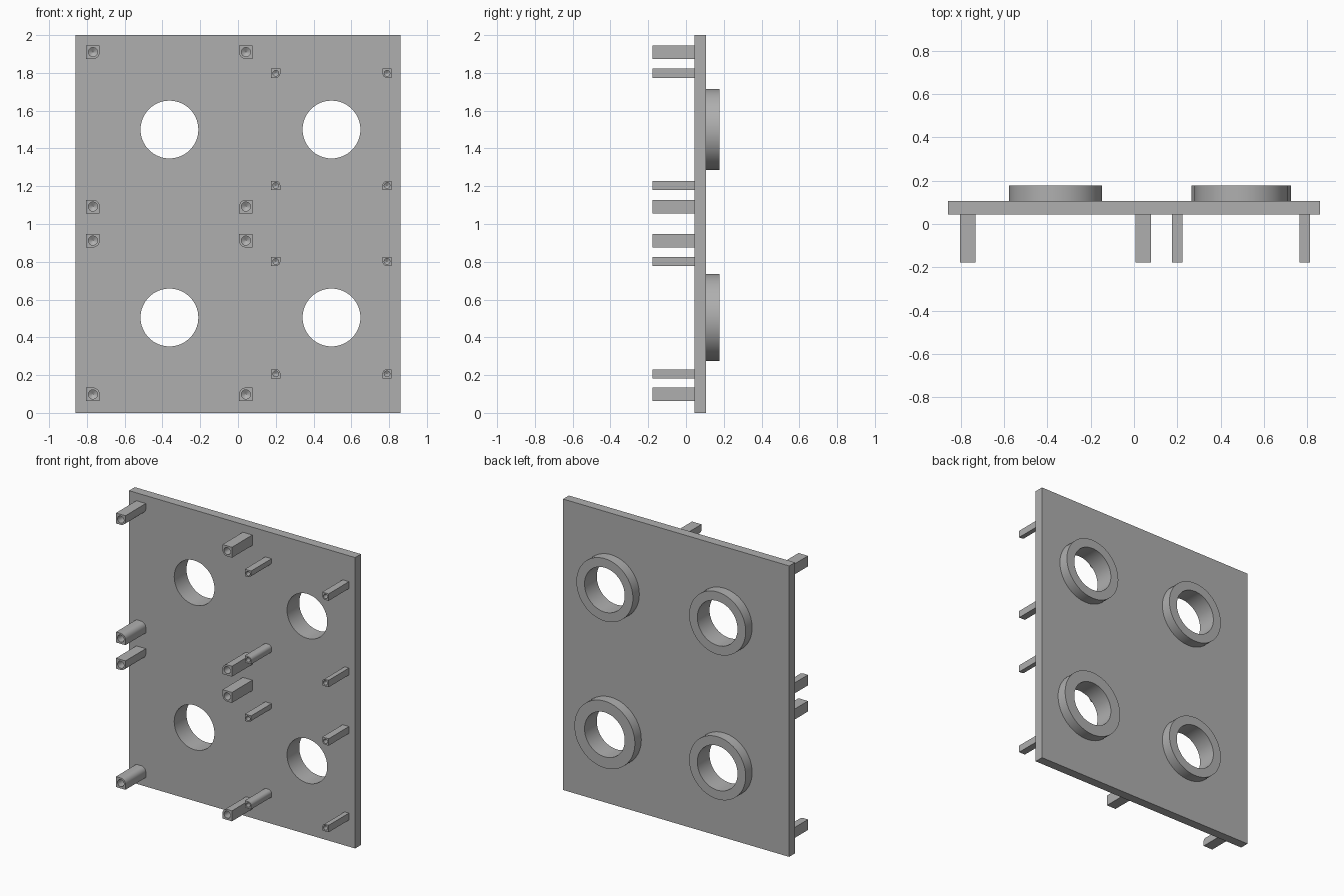
import bpy
import bmesh
from math import cos, sin, pi

if "Cube" in bpy.data.objects:
    bpy.data.objects.remove(bpy.data.objects["Cube"], do_unlink=True)

FRONT, PLATE_FRONT, PLATE_BACK, BACK = -0.177, 0.044, 0.107, 0.177
HOLE = 0.153

grey = bpy.data.materials.new("plain grey")
grey.use_nodes = True
colour = (0.43, 0.43, 0.43, 1)
grey.diffuse_color = colour
grey.node_tree.nodes["Principled BSDF"].inputs["Base Color"].default_value = colour


def arc(x, z, r, start=0.0, sweep=2 * pi, steps=64):
    return [(x + r * cos(start + sweep * i / steps), z + r * sin(start + sweep * i / steps))
            for i in range(steps)]


def loft(name, sections):
    """Closed solid through a list of (y, outline) sections."""
    bm = bmesh.new()
    rings = [[bm.verts.new((x, y, z)) for x, z in pts] for y, pts in sections]
    n = len(rings[0])
    for a, b in zip(rings, rings[1:]):
        for i in range(n):
            j = (i + 1) % n
            bm.faces.new((a[i], a[j], b[j], b[i]))
    bm.faces.new(rings[0])
    bm.faces.new(rings[-1])
    bmesh.ops.recalc_face_normals(bm, faces=bm.faces)
    mesh = bpy.data.meshes.new(name)
    bm.to_mesh(mesh)
    bm.free()
    mesh.materials.append(grey)
    obj = bpy.data.objects.new(name, mesh)
    bpy.context.collection.objects.link(obj)
    return obj


def cut(obj, cutters):
    """Subtract the cutters, bake the result and drop the cutters."""
    for c in cutters:
        c.hide_render = True
        mod = obj.modifiers.new("hole", 'BOOLEAN')
        mod.operation = 'DIFFERENCE'
        mod.solver = 'EXACT'
        mod.object = c
    bpy.context.view_layer.update()
    graph = bpy.context.evaluated_depsgraph_get()
    baked = bpy.data.meshes.new_from_object(obj.evaluated_get(graph))
    obj.modifiers.clear()
    obj.data = baked
    for c in cutters:
        bpy.data.objects.remove(c, do_unlink=True)
    bpy.ops.object.select_all(action='DESELECT')
    obj.select_set(True)
    bpy.context.view_layer.objects.active = obj
    bpy.ops.object.shade_smooth_by_angle(angle=pi / 6)


def bore(x, z):
    pts = arc(x, z, HOLE)
    return loft("bore_cutter", [(-0.05, pts), (0.3, pts)])


# Back plate with four round openings
centres = [(x, z) for x in (-0.363, 0.495) for z in (0.505, 1.5)]
w = 0.86
outline = [(-w, 0), (w, 0), (w, 2), (-w, 2)]
plate = loft("back_plate", [(PLATE_FRONT, outline), (PLATE_BACK, outline)])
cut(plate, [bore(x, z) for x, z in centres])

# Raised collars behind the openings, the lower left one wider
for x, z in centres:
    r = 0.23 if x > 0 and z < 1 else 0.215
    pts = arc(x, z, r)
    side = "left" if x > 0 else "right"
    level = "lower" if z < 1 else "upper"
    ring = loft(f"{level}_{side}_collar", [(PLATE_BACK, pts), (BACK, pts)])
    cut(ring, [bore(x, z)])


def post(name, x, z, h, sx, sz, r):
    """Square post, one corner rounded towards (sx, sz), with a blind screw hole."""
    pts = [(a * h, b * h) for a, b in ((-1, 1), (-1, -1), (1, -1))]
    pts += arc(0, 0, h, 0, pi / 2, 12) + [(0, h)]
    pts = [(x + sx * a, z + sz * b) for a, b in pts]
    body = loft(name, [(FRONT, pts), (PLATE_FRONT, pts)])
    wide, tip = arc(x, z, r, steps=24), arc(x, z, r * 0.05, steps=24)
    depth = FRONT + 0.17
    cut(body, [loft("screw_cutter", [(FRONT - 0.05, wide), (depth, wide),
                                     (depth + r * 0.6, tip)])])


# Four posts around each opening: large on the right, small on the left
groups = [("large", (-0.768, 0.042), (0.098, 0.912, 1.092, 1.91), 0.036, 0.024),
          ("small", (0.2, 0.789), (0.207, 0.802, 1.204, 1.798), 0.024, 0.015)]
for size, xs, zs, half, r in groups:
    for i, x in enumerate(xs):
        for k, z in enumerate(zs):
            post(f"{size}_post_{i * 4 + k + 1}", x, z, half,
                 1 - 2 * i, 1 - 2 * (k % 2), r)
